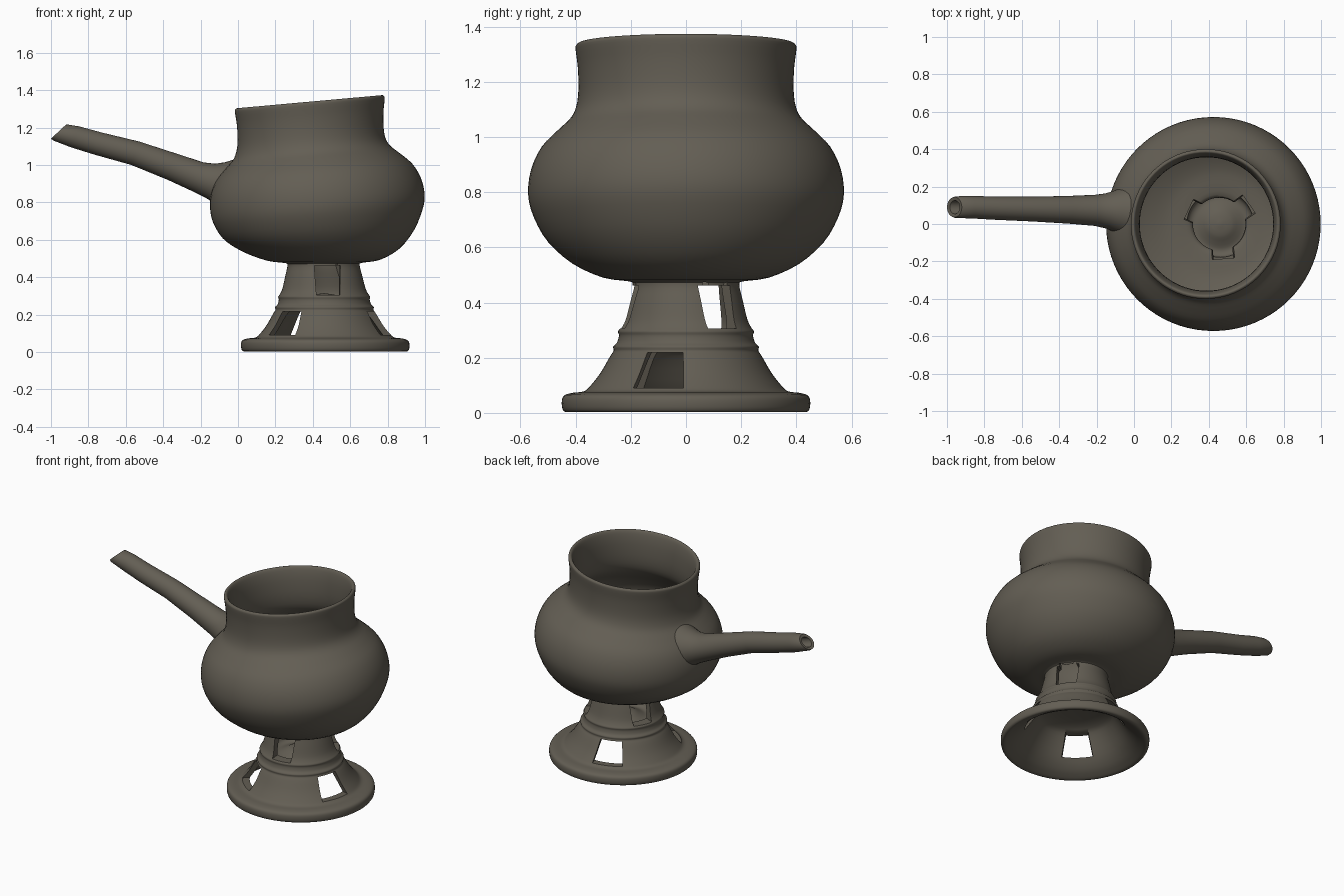
import bpy, bmesh, math
from mathutils import Vector

if "Cube" in bpy.data.objects:
    bpy.data.objects.remove(bpy.data.objects["Cube"])

SEG = 80
clay = bpy.data.materials.new("dark_clay")
clay.diffuse_color = (0.125, 0.112, 0.088, 1)
clay.use_nodes = True
clay.node_tree.nodes["Principled BSDF"].inputs["Base Color"].default_value = clay.diffuse_color


def make_object(name, bm):
    bmesh.ops.recalc_face_normals(bm, faces=bm.faces)
    mesh = bpy.data.meshes.new(name)
    bm.to_mesh(mesh)
    bm.free()
    mesh.materials.append(clay)
    ob = bpy.data.objects.new(name, mesh)
    bpy.context.collection.objects.link(ob)
    return ob


def smooth_curve(pts, n=3):
    """Catmull-Rom through the profile points."""
    p = [Vector(q) for q in pts]
    p = [p[0]] + p + [p[-1]]
    out = []
    for i in range(1, len(p) - 2):
        a, b, c, d = p[i - 1:i + 3]
        for k in range(n):
            t = k / n
            out.append(0.5 * (2 * b + (c - a) * t + (2 * a - 5 * b + 4 * c - d) * t * t
                              + (3 * b - a - 3 * c + d) * t ** 3))
    return out + [p[-1]]


AXIS = [(0, .467), (.48, .457), (.8, .425), (1.1, .39), (1.35, .383), (2, .37)]


def axis_x(z):
    for (z0, x0), (z1, x1) in zip(AXIS, AXIS[1:]):
        if z <= z1:
            return x0 + (x1 - x0) * (z - z0) / (z1 - z0)
    return AXIS[-1][1]


def skin(bm, rings):
    """Join rings of vertices; a ring of one vertex is a pole."""
    for a, b in zip(rings, rings[1:]):
        n = max(len(a), len(b))
        for i in range(n):
            j = (i + 1) % n
            if len(a) == 1:
                bm.faces.new((a[0], b[i], b[j]))
            elif len(b) == 1:
                bm.faces.new((a[i], b[0], a[j]))
            else:
                bm.faces.new((a[i], b[i], b[j], a[j]))


def lathe(name, profile):
    """Lathe whose axis leans and whose rings tilt above the foot."""
    bm = bmesh.new()
    rings = []
    pts = smooth_curve(profile)
    for i, (r, z) in enumerate(pts):
        t = min(max((z - .45) / .25, 0), 1)
        tilt = .09 * t * t * (3 - 2 * t)
        cx = axis_x(z)
        if i in (0, len(pts) - 1):
            rings.append([bm.verts.new((cx, 0, z))])
            continue
        r = max(r, .005)
        rings.append([bm.verts.new((cx + r * math.cos(a), r * math.sin(a),
                                    z + tilt * r * math.cos(a)))
                      for a in (math.tau * k / SEG for k in range(SEG))])
    skin(bm, rings)
    return make_object(name, bm)


def window_cutter(deg, r0, r1, z0, z1, w0, w1):
    """Radial block, w0 wide at the bottom and w1 wide at the top."""
    bm = bmesh.new()
    a = math.radians(deg)
    out, side = Vector((math.cos(a), math.sin(a), 0)), Vector((-math.sin(a), math.cos(a), 0))
    quads = []
    for r in (r0, r1):
        quads.append([bm.verts.new(Vector((.462, 0, z)) + out * r + side * s * w / 2)
                      for z, w, s in ((z0, w0, -1), (z0, w0, 1), (z1, w1, 1), (z1, w1, -1))])
    skin(bm, quads)
    bm.faces.new(quads[0])
    bm.faces.new(quads[1])
    ob = make_object("window_cutter", bm)
    ob.hide_render = True
    return ob


def cut(ob, cutter):
    mod = ob.modifiers.new("cut", 'BOOLEAN')
    mod.operation, mod.solver, mod.object = 'DIFFERENCE', 'EXACT', cutter
    bpy.context.view_layer.objects.active = ob
    bpy.ops.object.modifier_apply(modifier=mod.name)
    bpy.data.objects.remove(cutter)


# Pot profile: underside of foot, outside up to the rim, inside back down
under = [(0, .25), (.12, .245), (.2, .225), (.24, .19), (.31, .09), (.36, .04), (.40, .015)]
foot = [(.43, .003), (.447, .012), (.45, .045), (.44, .064), (.41, .073), (.37, .078),
        (.345, .1), (.31, .145), (.275, .205), (.262, .225), (.264, .24), (.25, .255),
        (.243, .28), (.246, .295), (.236, .31), (.222, .34), (.205, .41), (.193, .465)]
belly = [(.21, .477), (.3, .49), (.41, .54), (.5, .62), (.552, .71), (.572, .79), (.562, .88),
         (.525, .96), (.465, 1.022), (.42, 1.065), (.398, 1.11), (.39, 1.17), (.392, 1.25),
         (.4, 1.315), (.398, 1.332), (.385, 1.338)]
inside = [(.372, 1.315), (.36, 1.25), (.358, 1.15), (.375, 1.07), (.42, 1.01), (.48, .95),
          (.52, .88), (.53, .79), (.5, .68), (.42, .6), (.3, .54), (.2, .525)]
socket = [(.145, .51), (.145, .46), (.16, .4), (.178, .33), (.172, .285), (.14, .27),
          (.1, .285), (.06, .305), (0, .315)]
pot = lathe("pot_and_foot", under + foot + belly + inside + socket)

# Pierced windows: three in the stem, three lower down in the foot
for deg in (-85, 35, 155):
    cut(pot, window_cutter(deg, .125, .35, .305, .462, .125, .14))
    cut(pot, window_cutter(deg, .09, .186, .44, .57, .1, .13))
for deg in (-17, 108, 228):
    cut(pot, window_cutter(deg, .16, .5, .09, .218, .19, .135))

# Hollow handle: outer rings out to the slanted mouth, then the bore going back in
# (x, y, z, radius, lean of the ring)
rings_data = [(.02, .06, .89, .15, .2), (-.05, .065, .9, .135, .25), (-.1, .068, .907, .112, .28),
              (-.15, .07, .917, .094, .3), (-.21, .073, .935, .083, .33),
              (-.35, .076, .99, .074, .36), (-.55, .08, 1.063, .066, .33),
              (-.75, .085, 1.115, .062, .28), (-.87, .09, 1.15, .06, .35),
              (-.95, .09, 1.174, .058, .75), (-.96, .09, 1.178, .054, .82),
              (-.958, .09, 1.176, .036, .82), (-.85, .09, 1.142, .034, .35),
              (-.6, .081, 1.077, .034, .33)]
bm = bmesh.new()
rings = []
for x, y, z, r, lean in rings_data:
    up = Vector((math.sin(lean), 0, math.cos(lean)))
    rings.append([bm.verts.new(Vector((x, y, z)) + up * r * math.cos(a)
                               + Vector((0, r * math.sin(a), 0)))
                  for a in (math.tau * k / 32 for k in range(32))])
skin(bm, rings)
bm.faces.new(rings[0])
bm.faces.new(rings[-1])
handle = make_object("handle", bm)

# Trim the handle root to the pot's wall so it does not poke inside
cavity = lathe("cavity_cutter", [(0, 1.5), (.38, 1.45)]
               + [(r + .015, z) for r, z in inside] + [(0, .52)])
cavity.hide_render = True
cut(handle, cavity)

for ob in (pot, handle):
    bpy.ops.object.select_all(action='DESELECT')
    ob.select_set(True)
    bpy.context.view_layer.objects.active = ob
    bpy.ops.object.shade_smooth_by_angle(angle=math.radians(40))
